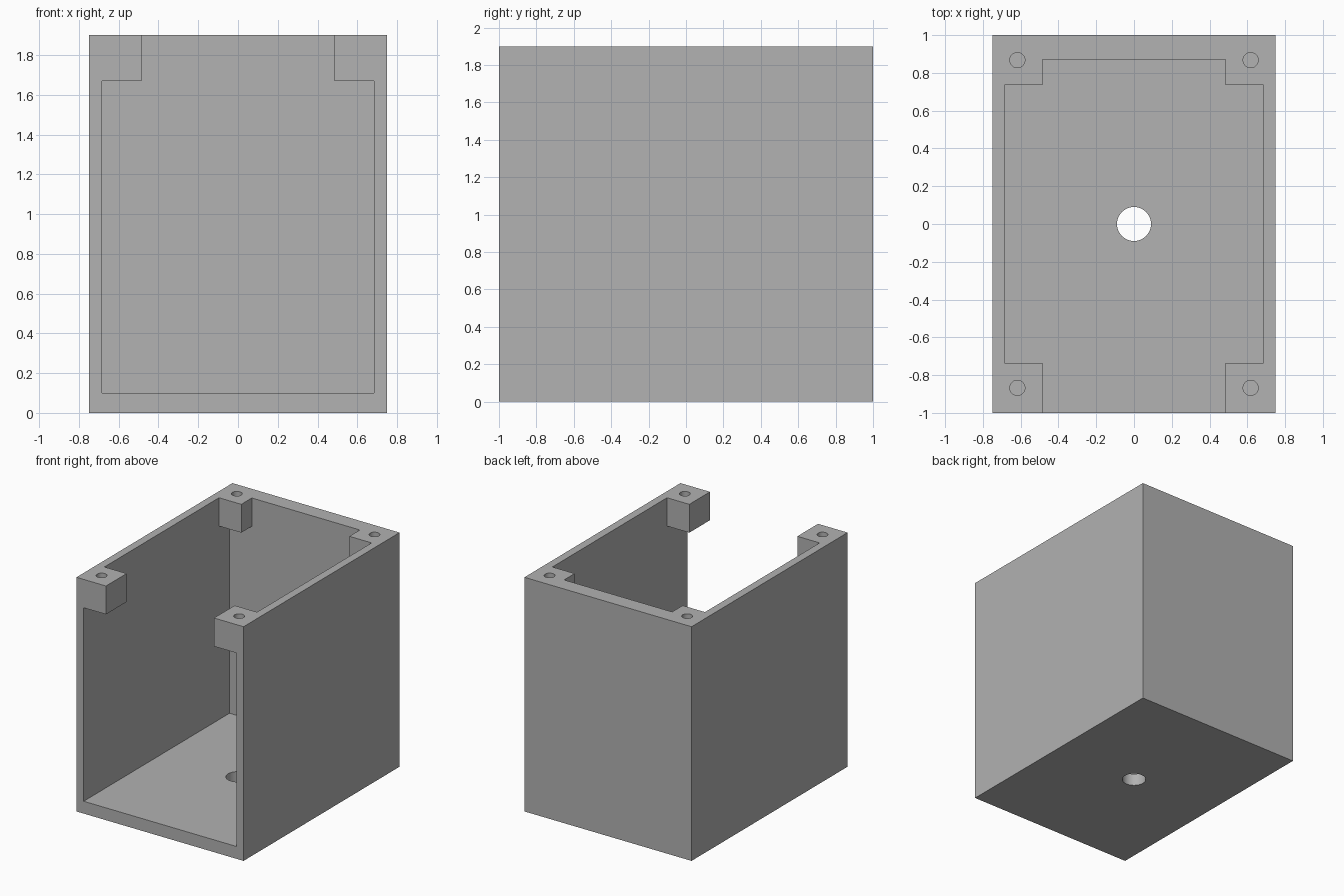
import bpy
import math

cube = bpy.data.objects.get("Cube")
if cube:
    bpy.data.objects.remove(cube, do_unlink=True)

# Overall size, wall thicknesses and corner block size
W, D, H = 0.75, 1.0, 1.9
SIDE, BACK, FLOOR = 0.065, 0.13, 0.1
BLOCK, BLOCK_H = 0.265, 0.23
OVER = 0.1

grey = bpy.data.materials.new("grey_plastic")
grey.use_nodes = True
color = (0.445, 0.445, 0.445, 1)
grey.diffuse_color = color
grey.node_tree.nodes["Principled BSDF"].inputs["Base Color"].default_value = color


def box(name, x, y, z):
    """Box from (min, max) ranges."""
    centre = [(a + b) / 2 for a, b in (x, y, z)]
    bpy.ops.mesh.primitive_cube_add(size=1, location=centre)
    ob = bpy.context.object
    ob.name = name
    ob.scale = [b - a for a, b in (x, y, z)]
    bpy.ops.object.transform_apply(location=True, rotation=False, scale=True)
    ob.data.materials.append(grey)
    return ob


def drill(name, x, y, z, radius):
    bpy.ops.mesh.primitive_cylinder_add(vertices=40, radius=radius, depth=z[1] - z[0],
                                        location=(x, y, (z[0] + z[1]) / 2))
    ob = bpy.context.object
    ob.name = name
    ob.data.materials.append(grey)
    return ob


def cut(body, cutter):
    cutter.hide_render = True
    mod = body.modifiers.new("cut", 'BOOLEAN')
    mod.operation = 'DIFFERENCE'
    mod.solver = 'EXACT'
    mod.object = cutter
    bpy.context.view_layer.objects.active = body
    bpy.ops.object.modifier_apply(modifier=mod.name)
    bpy.data.objects.remove(cutter, do_unlink=True)


# Enclosure, open at the front and top
body = box("enclosure", (-W, W), (-D, D), (0, H))
inner_x = W - SIDE
open_x, open_y = W - BLOCK, D - BLOCK
under = H - BLOCK_H
front_back = (-D - OVER, D - BACK)
cut(body, box("cavity", (-inner_x, inner_x), front_back, (FLOOR, under)))

# Cross-shaped top opening that leaves the four corner blocks
top = (under - OVER, H + OVER)
cut(body, box("top_opening_long", (-open_x, open_x), front_back, top))
cut(body, box("top_opening_wide", (-inner_x, inner_x), (-open_y, open_y), top))

# Floor hole and blind screw holes in the blocks
cut(body, drill("floor_hole", 0, 0, (-OVER, FLOOR + OVER), 0.09))
for sx in (-1, 1):
    for sy in (-1, 1):
        cut(body, drill("screw_hole", sx * (W - BLOCK / 2), sy * (D - BLOCK / 2),
                        (H - 0.2, H + OVER), 0.04))

# Smooth hole walls, sharp edges elsewhere
bpy.ops.object.select_all(action='DESELECT')
body.select_set(True)
bpy.context.view_layer.objects.active = body
bpy.ops.object.shade_smooth_by_angle(angle=math.radians(30))
